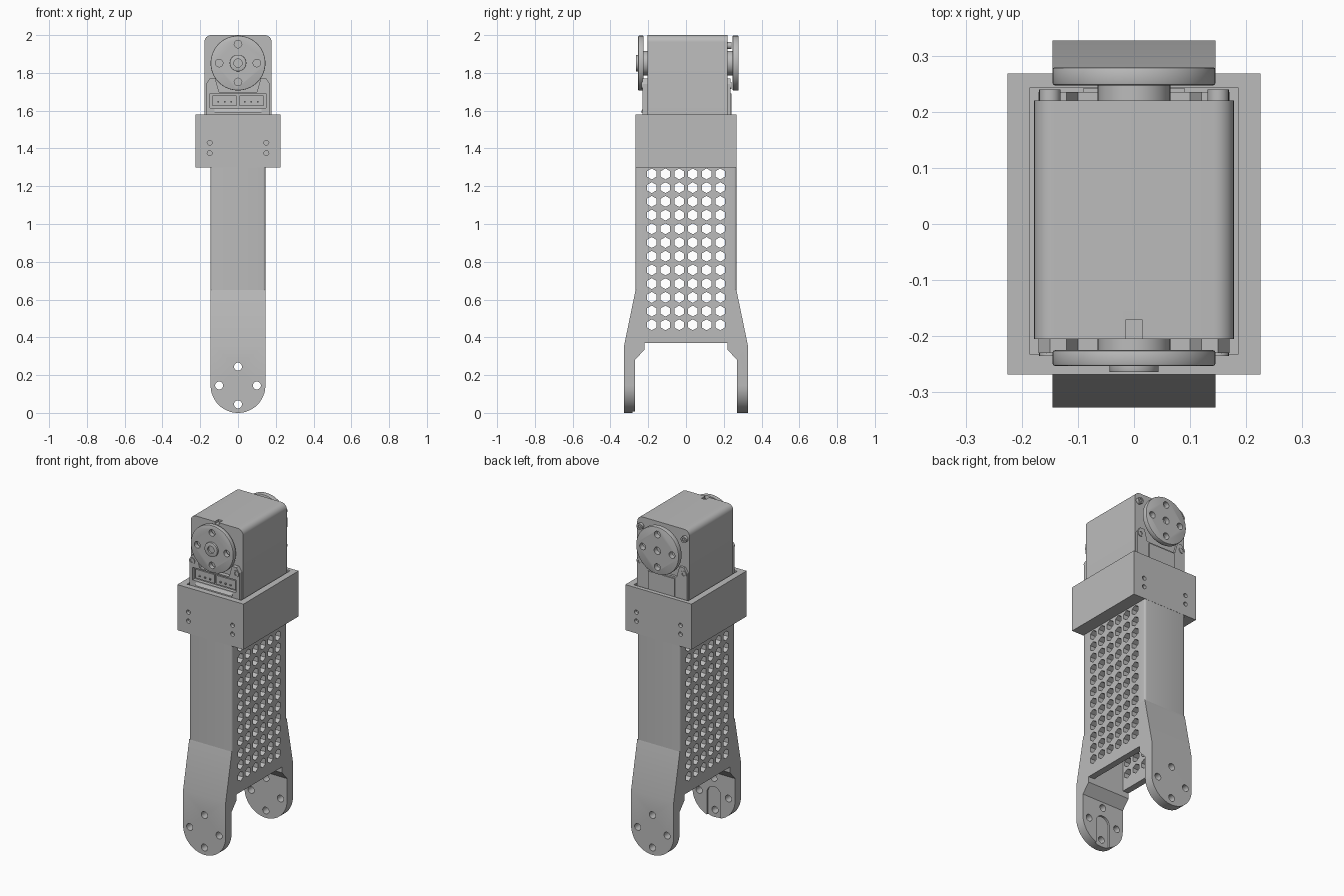
import bpy, bmesh, math
from mathutils import Vector

if "Cube" in bpy.data.objects:
    bpy.data.objects.remove(bpy.data.objects["Cube"], do_unlink=True)

grey = bpy.data.materials.new("plain grey")
grey.use_nodes = True
GREY = (0.5, 0.5, 0.5, 1)
grey.diffuse_color = GREY
grey.node_tree.nodes["Principled BSDF"].inputs["Base Color"].default_value = GREY


def place(axis, a, b, h):
    return {"x": Vector((h, a, b)), "y": Vector((a, h, b)), "z": Vector((a, b, h))}[axis]


def prisms(name, outlines, axis, lo, hi, bevel=0):
    """Extrude one or more closed outlines along an axis into one object."""
    bm = bmesh.new()
    for pts in outlines:
        face = bm.faces.new([bm.verts.new(place(axis, a, b, lo)) for a, b in pts])
        new = bmesh.ops.extrude_face_region(bm, geom=[face])["geom"]
        verts = [g for g in new if isinstance(g, bmesh.types.BMVert)]
        bmesh.ops.translate(bm, verts=verts, vec=place(axis, 0, 0, hi - lo))
    bmesh.ops.recalc_face_normals(bm, faces=bm.faces)
    if bevel:
        # Bevel only the rims of the end caps
        idx = "xyz".index(axis)
        rims = [e for e in bm.edges if abs(e.verts[0].co[idx] - e.verts[1].co[idx]) < 1e-5]
        bmesh.ops.bevel(bm, geom=rims, offset=bevel, segments=2, profile=0.5, affect="EDGES")
    mesh = bpy.data.meshes.new(name)
    bm.to_mesh(mesh)
    bm.free()
    mesh.materials.append(grey)
    obj = bpy.data.objects.new(name, mesh)
    bpy.context.collection.objects.link(obj)
    return obj


def rect(a0, a1, b0, b1):
    return [(a0, b0), (a1, b0), (a1, b1), (a0, b1)]


def circle(a, b, r, n=24, turn=0.0):
    return [(a + r * math.cos(turn + math.tau * i / n),
             b + r * math.sin(turn + math.tau * i / n)) for i in range(n)]


def arc(a, b, r, start, end, n=16):
    angles = [math.radians(start + (end - start) * i / n) for i in range(n + 1)]
    return [(a + r * math.cos(t), b + r * math.sin(t)) for t in angles]


def boolean(obj, cutter, operation="DIFFERENCE"):
    cutter.hide_render = True
    mod = obj.modifiers.new("cut", "BOOLEAN")
    mod.operation, mod.solver, mod.object = operation, "EXACT", cutter
    bpy.context.view_layer.objects.active = obj
    bpy.ops.object.modifier_apply(modifier=mod.name)
    bpy.data.objects.remove(cutter, do_unlink=True)


HALF = 0.145      # half width of the arm, also the radius of the round ends
AXLE = 1.852      # height of the motor axle
BOLTS = [(0.1, 0), (-0.1, 0), (0, 0.1), (0, -0.1)]


def mesh_holes(rows):
    return prisms("hole_cutter", [circle(0.0725 * (c - 2.5), 1.265 - 0.0726 * r, 0.029, 6, math.pi / 6)
                                  for r in rows for c in range(6)], "x", -0.3, 0.3)


# Hollow perforated arm with softened long edges
R = 0.012
corners = [(HALF - R, 0.267 - R, 0), (R - HALF, 0.267 - R, 90),
           (R - HALF, R - 0.267, 180), (HALF - R, R - 0.267, 270)]
outline = [p for x, y, t in corners for p in arc(x, y, R, t, t + 90, 4)]
arm = prisms("arm_tube", [outline], "z", 0.65, 1.3)
boolean(arm, prisms("cavity", [rect(-0.105, 0.105, -0.22, 0.22)], "z", 0.6, 1.4))
boolean(arm, mesh_holes(range(9)))

# Fork: flared profile with rounded ends
side = [(0.22, 0.37), (0.22, 0.335), (0.27, 0.28), (0.27, 0), (0.327, 0), (0.327, 0.36), (0.267, 0.65)]
fork = prisms("fork", [side + [(-y, z) for y, z in reversed(side)]], "x", -HALF, HALF)
tongue = arc(0, HALF, HALF, 180, 360, 32)
ends = [(-0.2, 0.3)] + [(-0.2, -0.1), (0.2, -0.1), (0.2, HALF)] + tongue[::-1] + [(-0.2, HALF)]
ends = [(-0.2, HALF), (-0.2, -0.1), (0.2, -0.1), (0.2, HALF)] + tongue[::-1]
boolean(fork, prisms("round_cutter", [ends], "y", -0.5, 0.5))
boolean(fork, prisms("cavity", [rect(-0.105, 0.105, -0.22, 0.22)], "z", 0.34, 0.7))
boolean(fork, mesh_holes(range(9, 12)))
slot = [(-0.047, -0.05), (0.047, -0.05)] + arc(0, HALF, 0.047, 0, 180)
boolean(fork, prisms("slot_cutter", [slot], "y", -0.282, -0.25))
boolean(fork, prisms("bolt_cutter", [circle(x, HALF + z, 0.021) for x, z in BOLTS], "y", -0.5, 0.5))

# Collar that holds the motor
collar = prisms("motor_collar", [rect(-0.225, 0.225, -0.268, 0.268)], "z", 1.3, 1.58)
boolean(collar, prisms("pocket", [rect(-0.185, 0.185, -0.233, 0.243)], "z", 1.42, 1.7))
screws = [circle(s * 0.15, z, 0.013, 16) for s in (-1, 1) for z in (1.375, 1.43)]
for y in (-0.268, 0.268):
    boolean(collar, prisms("screw_cutter", screws, "y", y - 0.02, y + 0.02))

# Motor housing with rounded top shoulders
C = 0.036
shell = [(-0.178, 1.42), (0.178, 1.42)] + arc(0.178 - C, 2 - C, C, 0, 90, 8) + arc(C - 0.178, 2 - C, C, 90, 180, 8)
housing = prisms("motor_housing", [shell], "y", -0.205, 0.22)
boolean(housing, prisms("notch", [rect(-0.014, 0.014, -0.25, -0.17)], "z", 1.985, 2.1))

# Front cap with connector bay
ears = [(0.17, 1.42), (0.17, 1.74), (0.15, 1.77), (0.12, 1.77), (0.1, 1.7)]
cap = ears + [(-x, z) for x, z in reversed(ears)]
front_cap = prisms("front_cap", [cap], "y", -0.23, -0.2)
boolean(front_cap, prisms("bay", [rect(-0.148, 0.148, 1.615, 1.692)], "y", -0.3, -0.208))
prisms("connectors", [rect(0.008, 0.135, 1.625, 1.68), rect(-0.135, -0.008, 1.625, 1.68)],
       "y", -0.218, -0.2)
prisms("connector_pins", [rect(s * 0.07 + d - 0.004, s * 0.07 + d + 0.004, 1.642, 1.65)
                          for s in (-1, 1) for d in (-0.035, 0, 0.035)], "y", -0.226, -0.21)
prisms("connector_flap", [[(-0.21, 1.615), (-0.226, 1.615), (-0.24, 1.59), (-0.21, 1.59)]], "x", -0.125, 0.125)

# Back cap with raised cover panel
prisms("back_cap", [cap], "y", 0.21, 0.235)
prisms("back_panel", [rect(-0.09, 0.09, 1.45, 1.69)], "y", 0.23, 0.242)


def ring_screws(name, heights, lo, hi):
    obj = prisms(name, [circle(s * 0.15, z, 0.019, 20) for s in (-1, 1) for z in heights], "y", lo, hi)
    sockets = [circle(s * 0.15, z, 0.011, 6) for s in (-1, 1) for z in heights]
    outer = lo - 0.01 if lo < 0 else hi - 0.008
    boolean(obj, prisms("socket", sockets, "y", outer, outer + 0.018))


ring_screws("front_screws", [1.733], -0.235, -0.2)
ring_screws("back_screws", [1.733, 1.945], 0.21, 0.24)


# Round output horns on both ends of the axle
def horn(name, lo, hi, hub_lo, hub_hi, extra):
    prisms(name + "_hub", [circle(0, AXLE, 0.065, 32)], "y", hub_lo, hub_hi)
    disc = prisms(name, [circle(0, AXLE, HALF, 64)], "y", lo, hi, 0.004)
    holes = [circle(x, AXLE + z, 0.02) for x, z in BOLTS] + extra
    boolean(disc, prisms("horn_cutter", holes, "y", lo - 0.1, hi + 0.1))


horn("front_horn", -0.253, -0.225, -0.23, -0.2, [])
boss = prisms("front_boss", [circle(0, AXLE, 0.044, 32)], "y", -0.264, -0.24, 0.002)
boolean(boss, prisms("boss_cutter", [circle(0, AXLE, 0.022)], "y", -0.3, -0.25))
horn("back_horn", 0.247, 0.279, 0.21, 0.25, [circle(0, AXLE, 0.022)])

# Smooth the round surfaces and keep the hard edges
bpy.ops.object.select_all(action="DESELECT")
for obj in bpy.context.collection.objects:
    if obj.type == "MESH":
        obj.select_set(True)
        bpy.context.view_layer.objects.active = obj
bpy.ops.object.shade_smooth_by_angle(angle=math.radians(30))
